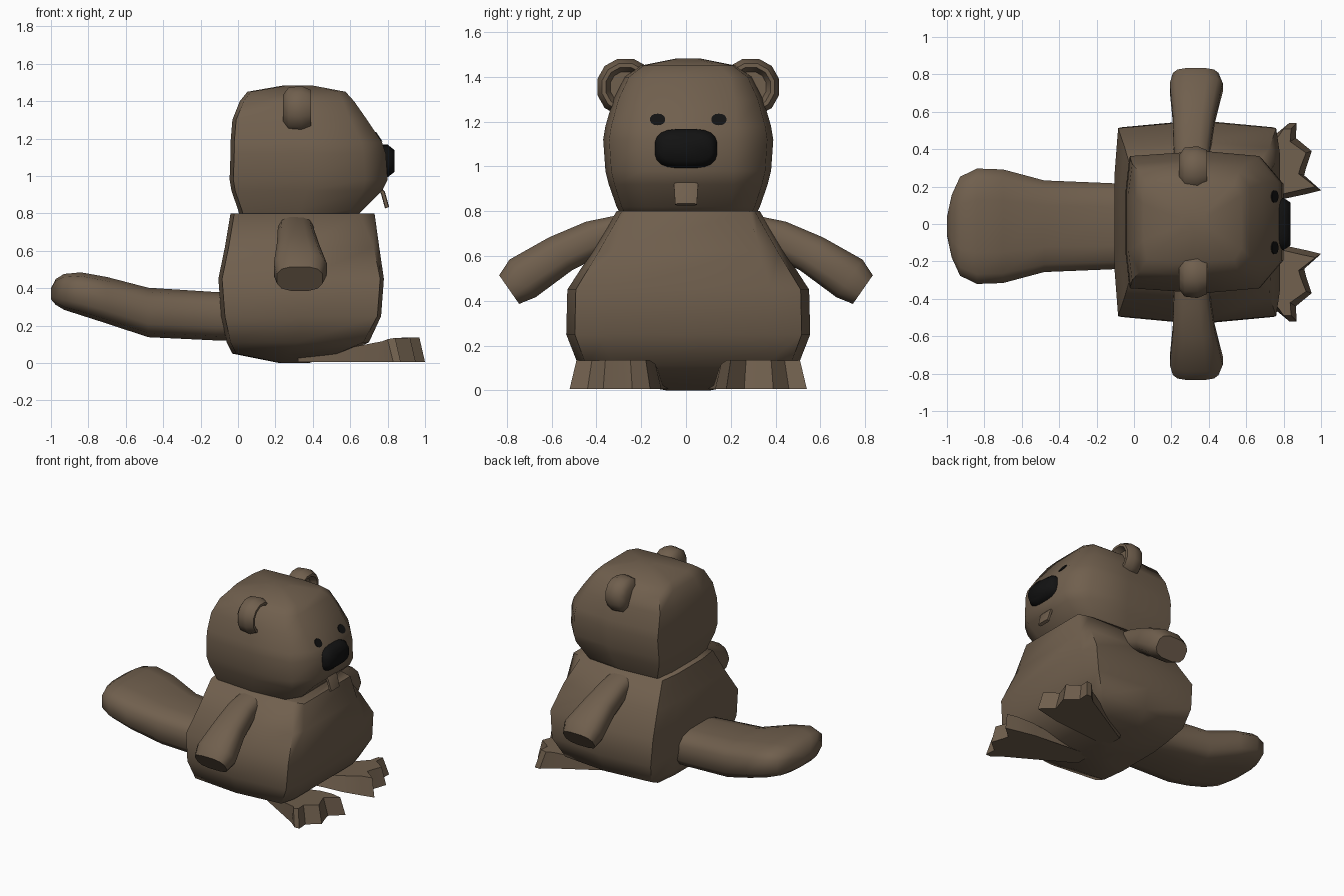
import bpy, bmesh, math
from mathutils import Vector
from mathutils.bvhtree import BVHTree


def material(name, rgb):
    m = bpy.data.materials.new(name)
    m.diffuse_color = (*rgb, 1)
    return m


FUR = material("brown fur", (0.162, 0.115, 0.075))
BLACK = material("black", (0.006, 0.006, 0.006))
MID = 0.01  # centre line of the torso and head


def loft(name, rings, mat=FUR, angle=60):
    """Skin a list of equal-length point rings and cap both ends."""
    bm = bmesh.new()
    loops = [[bm.verts.new(p) for p in r] for r in rings]
    n = len(loops[0])
    for a, b in zip(loops, loops[1:]):
        for i in range(n):
            j = (i + 1) % n
            bm.faces.new((a[i], a[j], b[j], b[i]))
    bm.faces.new(loops[0][::-1])
    bm.faces.new(loops[-1])
    bmesh.ops.recalc_face_normals(bm, faces=bm.faces)
    me = bpy.data.meshes.new(name)
    bm.to_mesh(me)
    bm.free()
    me.materials.append(mat)
    ob = bpy.data.objects.new(name, me)
    bpy.context.collection.objects.link(ob)
    bpy.ops.object.select_all(action='DESELECT')
    ob.select_set(True)
    bpy.context.view_layer.objects.active = ob
    bpy.ops.object.shade_smooth_by_angle(angle=math.radians(angle))
    return ob


def oval(c, u, v, a, b, n=12, power=0.7):
    """Superellipse ring around c, spanned by u and v."""
    out = []
    for i in range(n):
        t = 2 * math.pi * (i + 0.5) / n
        s, k = math.sin(t), math.cos(t)
        out.append(Vector(c) + Vector(u) * a * math.copysign(abs(k) ** power, k)
                   + Vector(v) * b * math.copysign(abs(s) ** power, s))
    return out


def section(z, x0, x1, hy, f, c):
    """Squarish ring with a flat front (share f) and corners set back by c."""
    half = [(x1, f * hy), (x1 - c, 0.93 * hy), ((x0 + x1) / 2, hy),
            (x0 + 0.02, 0.93 * hy), (x0, 0.45 * hy)]
    pts = half + [(x, -y) for x, y in reversed(half)]
    return [(x, y + MID, z) for x, y in pts]


X, Y, Z = (1, 0, 0), (0, 1, 0), (0, 0, 1)

# Body: plump, flat-fronted
loft("body", [section(*r) for r in [
    (0.0, 0.22, 0.38, 0.10, 0.67, 0.02),
    (0.05, -0.03, 0.56, 0.36, 0.67, 0.03),
    (0.11, -0.06, 0.70, 0.49, 0.70, 0.03),
    (0.25, -0.09, 0.765, 0.545, 0.67, 0.02),
    (0.45, -0.105, 0.78, 0.54, 0.68, 0.02),
    (0.62, -0.07, 0.755, 0.43, 0.74, 0.03),
    (0.80, -0.04, 0.73, 0.32, 0.85, 0.08)]])

# Head
head = loft("head", [section(*r) for r in [
    (0.78, 0.01, 0.63, 0.30, 0.6, 0.06),
    (0.82, 0.0, 0.67, 0.32, 0.6, 0.07),
    (0.92, -0.035, 0.77, 0.355, 0.58, 0.10),
    (0.98, -0.045, 0.80, 0.37, 0.55, 0.12),
    (1.12, -0.04, 0.79, 0.38, 0.55, 0.12),
    (1.18, -0.04, 0.77, 0.37, 0.58, 0.11),
    (1.30, -0.03, 0.69, 0.335, 0.62, 0.09),
    (1.40, 0.01, 0.62, 0.285, 0.65, 0.06),
    (1.45, 0.05, 0.575, 0.215, 0.65, 0.04),
    (1.483, 0.24, 0.40, 0.05, 0.65, 0.02)]])

# Nose
loft("nose", [oval((x, 0, 1.08), Y, Z, a, b, 20, 0.65) for x, a, b in [
    (0.74, 0.14, 0.088), (0.80, 0.14, 0.088), (0.838, 0.115, 0.058)]], BLACK)

# Front tooth, slanting forward
loft("tooth", [oval((x, 0, z), Y, (0.94, 0, 0.34), a, 0.012, 8, 0.4) for x, z, a in [
    (0.73, 0.965, 0.05), (0.775, 0.91, 0.055), (0.797, 0.83, 0.05)]])

# Eyes: thin plates laid on the head surface
tree = BVHTree.FromPolygons([v.co for v in head.data.vertices],
                            [p.vertices for p in head.data.polygons])
for side, label in ((1, "left"), (-1, "right")):
    rim = oval((2, MID + side * 0.137, 1.21), Y, Z, 0.034, 0.026, 14, 0.9)
    hits = [tree.ray_cast(p, Vector((-1, 0, 0)))[0] for p in rim]
    loft(label + "_eye", [[h + Vector((d, 0, 0)) for h in hits]
                          for d in (-0.003, 0.005)], BLACK, 30)

    # Ears: dished discs facing forward
    loft(label + "_ear", [oval((x, MID + side * 0.28, 1.355), Y, Z, r, r, 12, 0.95)
                          for x, r in [(0.24, 0.08), (0.27, 0.122), (0.34, 0.13),
                                       (0.39, 0.108), (0.39, 0.09), (0.345, 0.07)]])

    # Arms: sloping out and down, wider at the paw
    loft(label + "_arm", [oval((x, side * y, z), X, (0, side * 0.57, 0.82), a, b)
                          for x, y, z, a, b in [
        (0.31, 0.20, 0.74, 0.09, 0.07), (0.31, 0.40, 0.685, 0.10, 0.085),
        (0.32, 0.56, 0.61, 0.115, 0.092), (0.333, 0.73, 0.50, 0.145, 0.105),
        (0.33, 0.79, 0.45, 0.125, 0.08)]])

    # Feet: wedges rising from the heel to three webbed toes
    outline = [(0.32, 0.08), (0.32, 0.22), (0.77, 0.48), (0.83, 0.53), (0.87, 0.53),
               (0.865, 0.45), (0.95, 0.38), (0.92, 0.29), (0.91, 0.25),
               (1.0, 0.17), (0.92, 0.15), (0.78, 0.12)]
    sole = [(x, MID + side * y, 0.005) for x, y in outline]
    top = []
    for x, y in outline:
        s = 0.03 if x > 0.8 else 0.0
        top.append((x - s, MID + side * (0.31 + (y - 0.31) * 0.86),
                    min(0.135, 0.03 + 0.19 * (x - 0.32))))
    loft(label + "_foot", [sole, top], FUR, 40)

# Tail: broad paddle curving up
loft("tail", [oval((x, -0.012, z), Y, Z, a, b, 12, 0.6) for x, z, a, b in [
    (0.05, 0.25, 0.22, 0.13), (-0.12, 0.25, 0.235, 0.132), (-0.48, 0.27, 0.25, 0.135),
    (-0.70, 0.335, 0.31, 0.127), (-0.84, 0.37, 0.315, 0.117),
    (-0.93, 0.38, 0.27, 0.098), (-0.975, 0.38, 0.17, 0.07),
    (-1.0, 0.37, 0.05, 0.03)]])
